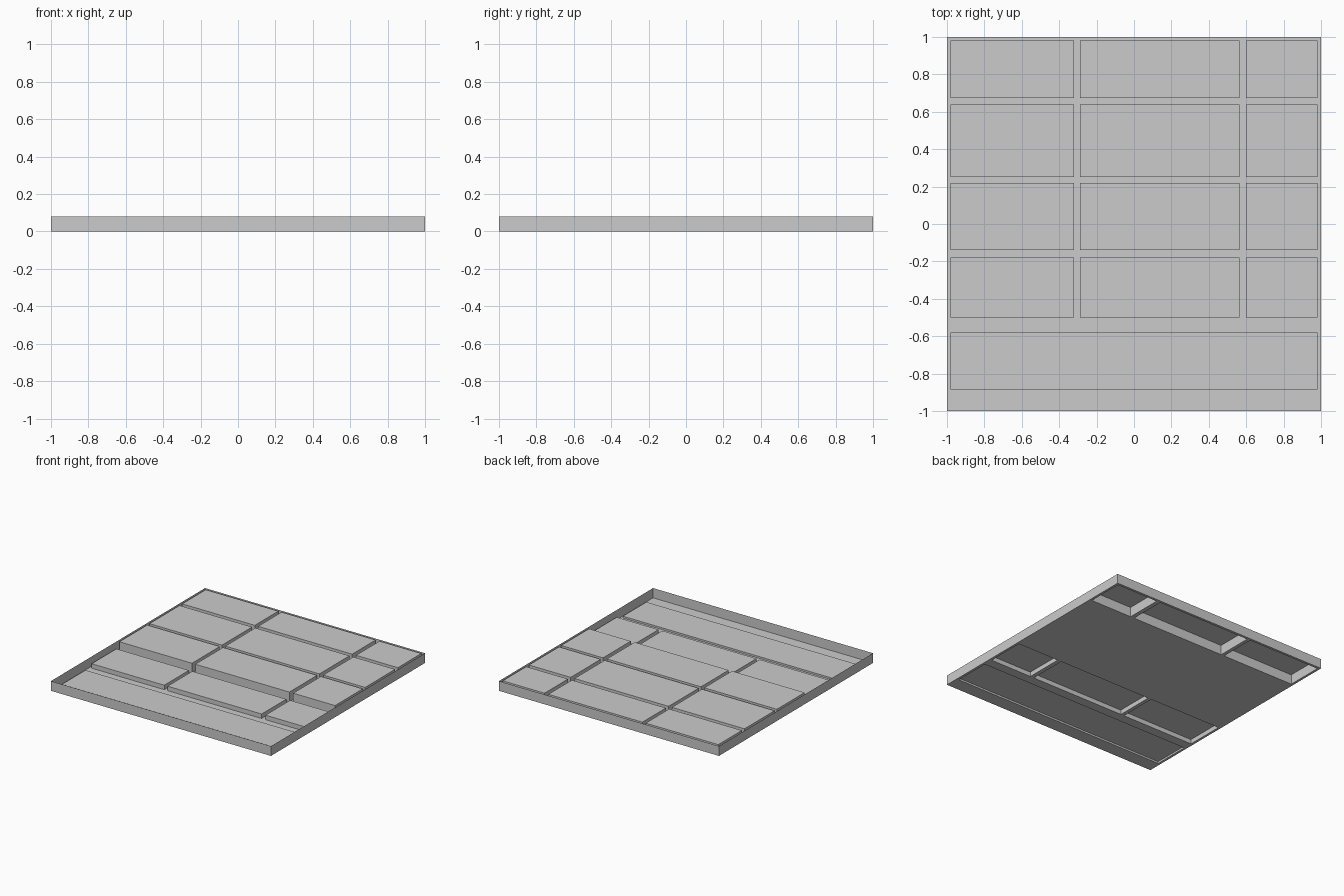
import bpy
import bmesh

if "Cube" in bpy.data.objects:
    bpy.data.objects.remove(bpy.data.objects["Cube"])

grey = bpy.data.materials.new("light grey")
grey.diffuse_color = (0.6, 0.6, 0.6, 1)
grey.use_nodes = True
grey.node_tree.nodes["Principled BSDF"].inputs["Base Color"].default_value = grey.diffuse_color


def make_object(name, quads):
    """Build a sheet object from a list of four-cornered faces."""
    bm = bmesh.new()
    for quad in quads:
        bm.faces.new([bm.verts.new(p) for p in quad])
    bmesh.ops.remove_doubles(bm, verts=bm.verts, dist=0.0001)
    mesh = bpy.data.meshes.new(name)
    bm.to_mesh(mesh)
    bm.free()
    mesh.materials.append(grey)
    obj = bpy.data.objects.new(name, mesh)
    bpy.context.collection.objects.link(obj)
    return obj


def plate(x0, x1, y0, y1, z):
    return [(x0, y0, z), (x1, y0, z), (x1, y1, z), (x0, y1, z)]


def sides(x0, x1, y0, y1, z0, z1):
    c = [(x0, y0), (x1, y0), (x1, y1), (x0, y1)]
    return [[(*c[i], z0), (*c[(i + 1) % 4], z0), (*c[(i + 1) % 4], z1), (*c[i], z1)]
            for i in range(4)]


TOP = 0.08
EDGE = 0.98
columns = [(-EDGE, -0.32), (-0.29, 0.565), (0.60, EDGE)]

# Rows: name, y range, height, columns, hollow underneath
rows = [
    ("back_panel", 0.675, EDGE, TOP, columns, True),
    ("upper_panel", 0.25, 0.64, TOP, columns, False),
    ("middle_panel", -0.14, 0.22, TOP, columns, False),
    ("low_panel", -0.50, -0.18, 0.037, columns, True),
    ("front_panel", -0.885, -0.58, 0.015, [(-EDGE, EDGE)], True),
]

# Raised panels, open at the bottom
for name, y0, y1, z, cols, hollow in rows:
    for i, (x0, x1) in enumerate(cols):
        make_object(f"{name}_{i + 1}",
                    [plate(x0, x1, y0, y1, z)] + sides(x0, x1, y0, y1, 0, z))

# Floor strips between the rows, and whole floor plates under the closed rows
floor = [plate(-1, 1, a, b, 0) for a, b in (
    (-1, -0.885), (-0.58, -0.50), (-0.18, -0.15), (-0.15, 0.24),
    (0.24, 0.66), (0.66, 0.675), (EDGE, 1))]

# Floor channels around the hollow panels
for name, y0, y1, z, cols, hollow in rows:
    if hollow:
        stops = [-1] + [x for col in cols for x in col] + [1]
        for x0, x1 in zip(stops[::2], stops[1::2]):
            floor.append(plate(x0, x1, y0, y1, 0))
make_object("floor", floor)

# Outer rim wall
make_object("rim", sides(-1, 1, -1, 1, 0, TOP))
